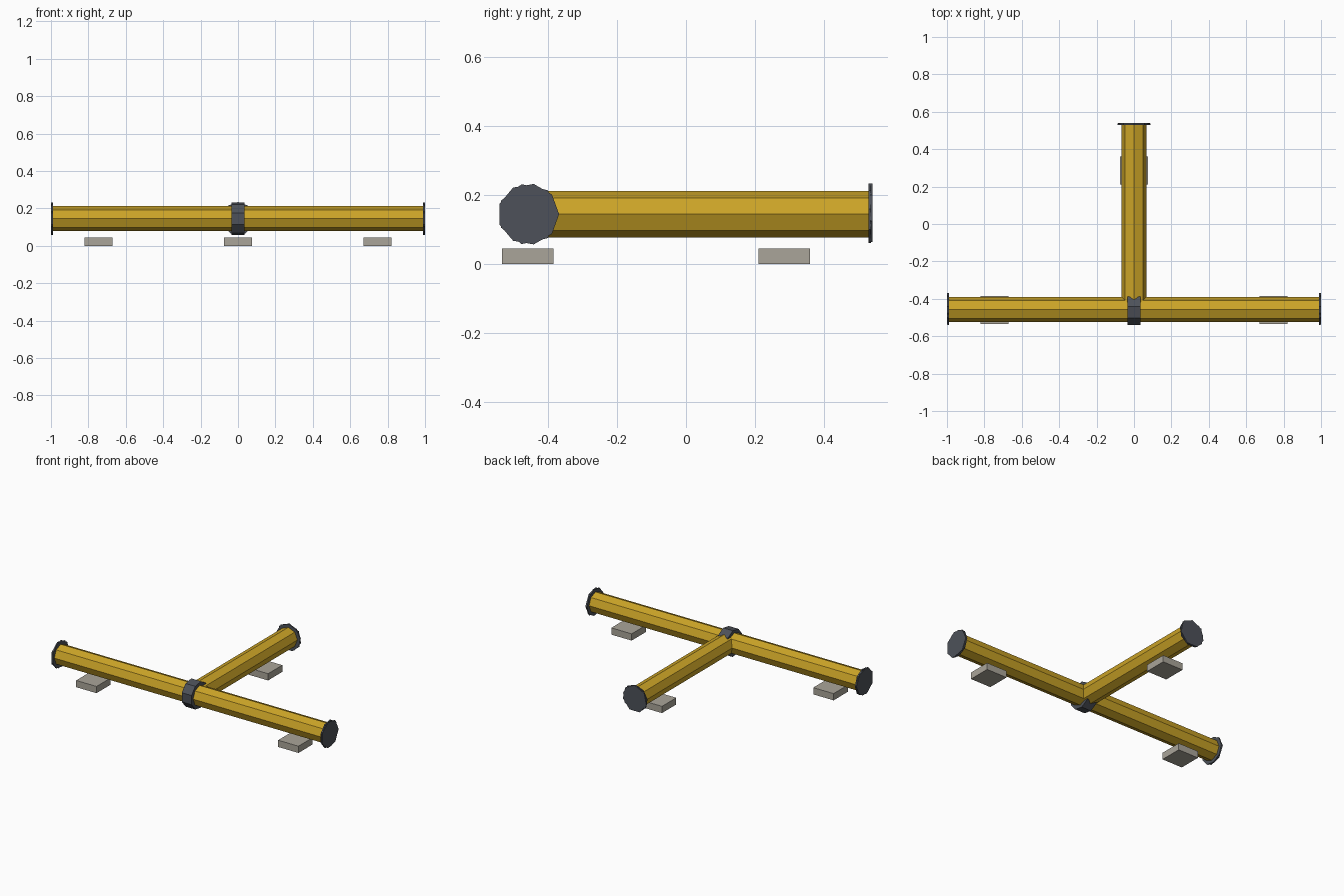
import bpy
from math import pi
from mathutils import Matrix, Vector

cube = bpy.data.objects.get("Cube")
if cube:
    bpy.data.objects.remove(cube, do_unlink=True)


def make_material(name, rgb):
    mat = bpy.data.materials.new(name)
    mat.use_nodes = True
    mat.diffuse_color = (*rgb, 1)
    mat.node_tree.nodes["Principled BSDF"].inputs["Base Color"].default_value = (*rgb, 1)
    return mat


yellow = make_material("pipe_yellow", (0.60, 0.37, 0.02))
steel = make_material("dark_steel", (0.075, 0.083, 0.10))
stone = make_material("concrete_grey", (0.40, 0.375, 0.32))

# Cylinder axis along x with a vertex toward +y, or along y with a vertex up
ALONG_X = Matrix(((0, 0, 1), (1, 0, 0), (0, 1, 0))).to_4x4()
ALONG_Y = Matrix(((0, 1, 0), (0, 0, 1), (1, 0, 0))).to_4x4()


def prism(name, sides, radius, start, end, turn, mat):
    """Flat-sided cylinder running from start to end."""
    start, end = Vector(start), Vector(end)
    bpy.ops.mesh.primitive_cylinder_add(vertices=sides, radius=radius,
                                        depth=(end - start).length)
    obj = bpy.context.object
    obj.name = name
    # first vertex of the primitive points along +y, so swing it to +x
    obj.data.transform(turn @ Matrix.Rotation(-pi / 2, 4, "Z"))
    obj.location = (start + end) / 2
    obj.data.materials.append(mat)
    return obj


def pad(name, x, y):
    """Square support block on the ground."""
    bpy.ops.mesh.primitive_cube_add(size=1, location=(x, y, 0.0225))
    obj = bpy.context.object
    obj.name = name
    obj.scale = (0.15, 0.15, 0.045)
    obj.data.materials.append(stone)


AXIS_Y, AXIS_Z = -0.457, 0.145
PIPE_R, RIM_R = 0.067, 0.089

# Pipes
prism("main_pipe", 8, PIPE_R, (-0.99, AXIS_Y, AXIS_Z), (0.99, AXIS_Y, AXIS_Z), ALONG_X, yellow)
prism("branch_pipe", 8, PIPE_R, (0, AXIS_Y, AXIS_Z), (0, 0.532, AXIS_Z), ALONG_Y, yellow)

# Collar at the junction
prism("junction_collar", 9, RIM_R, (-0.036, AXIS_Y, AXIS_Z), (0.036, AXIS_Y, AXIS_Z), ALONG_X, steel)

# End flanges, each a rim with a cover plate
for side, s in (("left", 1), ("right", -1)):
    prism(side + "_flange", 9, RIM_R, (s * 0.988, AXIS_Y, AXIS_Z), (s * 0.996, AXIS_Y, AXIS_Z), ALONG_X, steel)
    prism(side + "_cover", 7, RIM_R, (s * 0.992, AXIS_Y, AXIS_Z), (s, AXIS_Y, AXIS_Z), ALONG_X, steel)
    pad(side + "_pad", s * 0.745, -0.459)
prism("back_flange", 9, RIM_R, (0, 0.53, AXIS_Z), (0, 0.537, AXIS_Z), ALONG_Y, steel)
prism("back_cover", 7, RIM_R, (0, 0.534, AXIS_Z), (0, 0.541, AXIS_Z), ALONG_Y, steel)
pad("back_pad", 0, 0.285)
